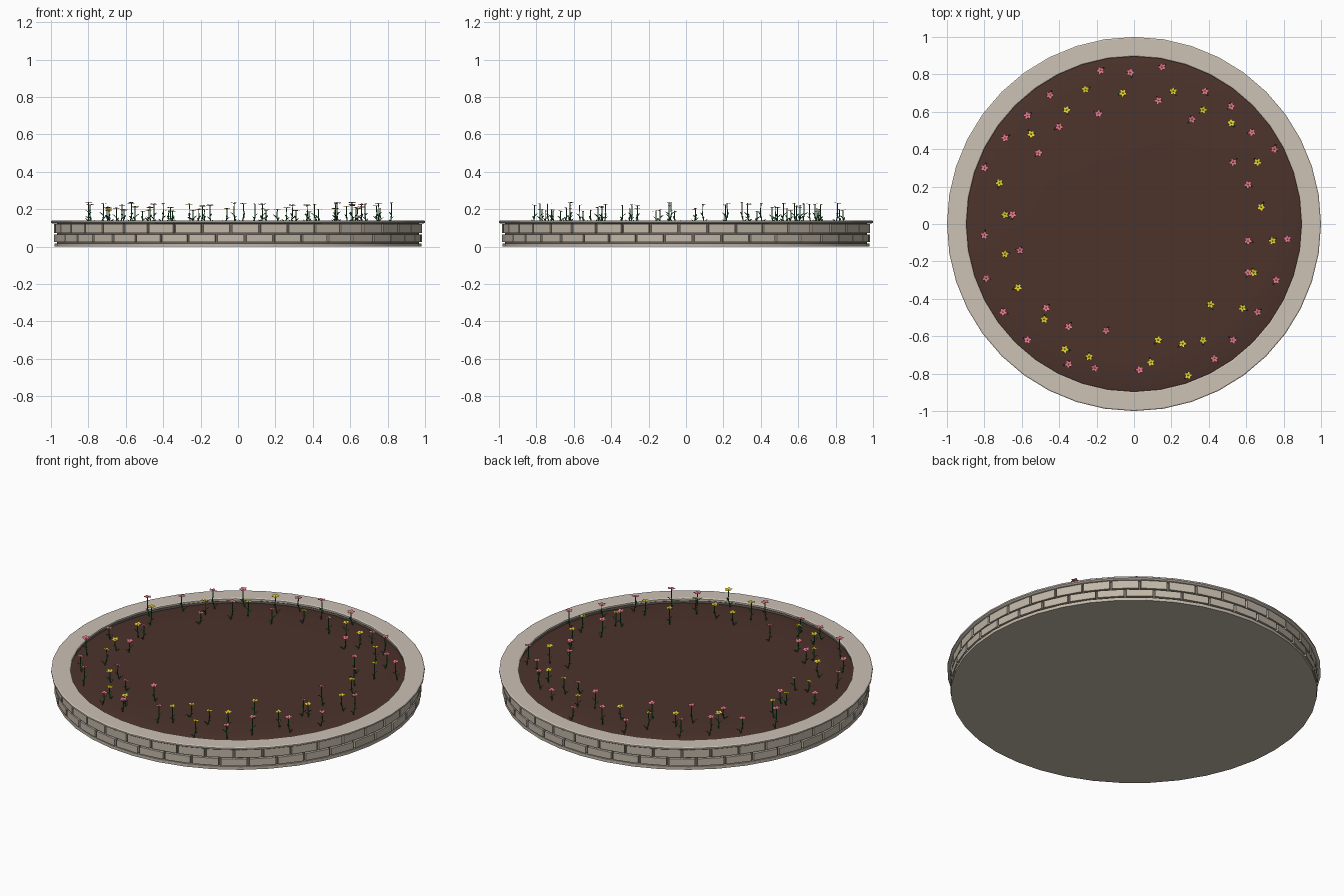
import bpy, bmesh, math, random
from mathutils import Matrix, Vector

random.seed(4)
cube = bpy.data.objects.get("Cube")
if cube:
    bpy.data.objects.remove(cube, do_unlink=True)


def material(name, srgb):
    col = [(c / 12.92 if c < 0.04 else ((c + 0.055) / 1.055) ** 2.4) for c in srgb] + [1]
    m = bpy.data.materials.new(name)
    m.use_nodes = True
    m.diffuse_color = col
    m.node_tree.nodes["Principled BSDF"].inputs["Base Color"].default_value = col
    return m


cap_stone = material("cap stone", (0.80, 0.76, 0.71))
brick_stone = material("brick stone", (0.76, 0.72, 0.66))
mortar = material("dark mortar", (0.42, 0.39, 0.36))
earth = material("brown earth", (0.30, 0.20, 0.17))
green = material("stem green", (0.15, 0.44, 0.22))
pink = material("petal pink", (0.93, 0.48, 0.57))
yellow = material("petal yellow", (0.91, 0.83, 0.20))
gold = material("flower centre gold", (0.80, 0.62, 0.16))

SIDES = 40


def finish(name, bm, mat, smooth=0):
    mesh = bpy.data.meshes.new(name)
    bm.to_mesh(mesh)
    bm.free()
    mesh.materials.append(mat)
    obj = bpy.data.objects.new(name, mesh)
    bpy.context.collection.objects.link(obj)
    if smooth:
        bpy.ops.object.select_all(action='DESELECT')
        obj.select_set(True)
        bpy.context.view_layer.objects.active = obj
        bpy.ops.object.shade_smooth_by_angle(angle=math.radians(smooth))
    return obj


def lathe(name, profile, mat):
    """Spin a profile of (radius, height) points around the z axis."""
    bm = bmesh.new()
    verts = [bm.verts.new((r, 0, z)) for r, z in profile]
    edges = [bm.edges.new(pair) for pair in zip(verts, verts[1:])]
    bmesh.ops.spin(bm, geom=verts + edges, axis=(0, 0, 1), cent=(0, 0, 0),
                   angle=math.tau, steps=SIDES, use_duplicate=False)
    bmesh.ops.remove_doubles(bm, verts=bm.verts, dist=0.0001)
    bmesh.ops.recalc_face_normals(bm, faces=bm.faces)
    return finish(name, bm, mat, 30)


# Stone base slab with a closed underside
lathe("base_slab", [(0, 0), (0.98, 0), (0.98, 0.018), (0, 0.018)], brick_stone)

# Mortar wall behind the bricks
lathe("mortar_wall", [(0.967, 0.018), (0.967, 0.124), (0.903, 0.124), (0.903, 0.018)], mortar)

# Overhanging cap ring with softened edges
lathe("cap_ring", [(0.896, 0.126), (0.896, 0.136), (0.902, 0.14), (0.994, 0.14), (1.0, 0.136),
                   (1.0, 0.128), (0.992, 0.123), (0.90, 0.123), (0.896, 0.126)], cap_stone)

# Gently mounded soil
lathe("soil", [(0, 0.128), (0.5, 0.126), (0.75, 0.123), (0.86, 0.118), (0.905, 0.109)], earth)


# Bricks in two staggered courses, one brick per side of the ring
def brick_course(name, low, high, shift, gap=0.013):
    bm = bmesh.new()
    pitch = math.tau / SIDES
    for i in range(SIDES):
        start = -math.pi / 2 + (shift + i) * pitch + gap / 2
        rings = []
        for a in (start, start + pitch - gap):
            rings.append([bm.verts.new((r * math.cos(a), r * math.sin(a), z)) for r, z in
                          ((0.955, low), (0.984, low), (0.984, high), (0.955, high))])
        a, b = rings
        for j in range(4):
            bm.faces.new((a[j], b[j], b[j - 3], a[j - 3]))
        bm.faces.new(a)
        bm.faces.new(b)
    bmesh.ops.recalc_face_normals(bm, faces=bm.faces)
    finish(name, bm, brick_stone)


brick_course("upper_bricks", 0.073, 0.12, -0.25)
brick_course("lower_bricks", 0.024, 0.065, 0.25)

# Flower positions in hundredths
pink_spots = [(-18, 82), (-2, 81), (15, 84), (-45, 69), (-57, 58), (-69, 46), (-40, 52),
              (-19, 59), (-51, 38), (-80, 30), (-65, 5), (-80, -6), (-61, -14), (-79, -29),
              (-70, -47), (-47, -45), (-35, -55), (-57, -62), (-15, -57), (-35, -75),
              (-21, -77), (3, -78), (43, -72), (53, -62), (66, -47), (76, -30), (61, -26),
              (61, -9), (82, -8), (61, 21), (53, 33), (75, 40), (63, 49), (52, 63),
              (38, 71), (13, 66), (31, 56)]
yellow_spots = [(-26, 72), (-36, 61), (-55, 48), (-6, 70), (21, 71), (37, 61), (52, 54),
                (66, 33), (68, 9), (74, -9), (64, -26), (41, -43), (58, -45), (37, -62),
                (26, -64), (13, -62), (9, -74), (29, -81), (-37, -67), (-24, -71),
                (-48, -51), (-62, -34), (-69, -16), (-69, 5), (-72, 22)]


def tube(bm, a, b, radius):
    d = b - a
    place = Matrix.Translation((a + b) / 2) @ d.to_track_quat('Z', 'Y').to_matrix().to_4x4()
    bmesh.ops.create_cone(bm, segments=6, radius1=radius, radius2=radius,
                          depth=d.length, matrix=place)


def leaf(bm, root, turn, length):
    out = Vector((math.cos(turn), math.sin(turn), 0))
    side = Vector((-out.y, out.x, 0)) * 0.006
    up = Vector((0, 0, length))
    mid = root + out * length * 0.4 + up * 0.6
    tip = root + out * length + up * 0.9
    bm.faces.new([bm.verts.new(p) for p in (root, mid + side, tip, mid - side)])


def petal(bm, head, turn, tilt):
    """One broad flat petal, its tip slightly raised."""
    place = (Matrix.Translation(head) @ tilt @ Matrix.Rotation(turn, 4, 'Z')
             @ Matrix.Translation((0.0115, 0, 0.002)) @ Matrix.Rotation(-0.12, 4, 'Y')
             @ Matrix.Diagonal((0.0105, 0.0078, 1, 1)))
    bmesh.ops.create_circle(bm, cap_ends=True, segments=8, radius=1, matrix=place)


# Flowers: bent stem, leaves, five petals and a raised centre
stems, centres = bmesh.new(), bmesh.new()
for colour, spots, mat in (("pink", pink_spots, pink), ("yellow", yellow_spots, yellow)):
    petals = bmesh.new()
    for x, y in spots:
        head = Vector((x / 100, y / 100, random.uniform(0.185, 0.235)))
        lean = random.uniform(0, math.tau)
        sway = Vector((math.cos(lean), math.sin(lean), 0)) * 0.012
        root = Vector((head.x, head.y, 0.11)) + sway
        bend = (root + head) / 2 - sway * 0.6
        tube(stems, root, bend, 0.003)
        tube(stems, bend, head, 0.0027)
        for k in range(3):
            leaf(stems, root.lerp(bend, 0.3 + 0.3 * k), lean + k * 2.2,
                 random.uniform(0.018, 0.026))
        tilt = Matrix.Rotation(random.uniform(-0.2, 0.2), 4, 'X')
        for k in range(5):
            petal(petals, head, lean + k * math.tau / 5, tilt)
        bmesh.ops.create_icosphere(centres, subdivisions=1, radius=0.004,
                                   matrix=Matrix.Translation(head))
    finish(colour + "_petals", petals, mat)
finish("stems_and_leaves", stems, green, 70)
finish("flower_centres", centres, gold, 70)
